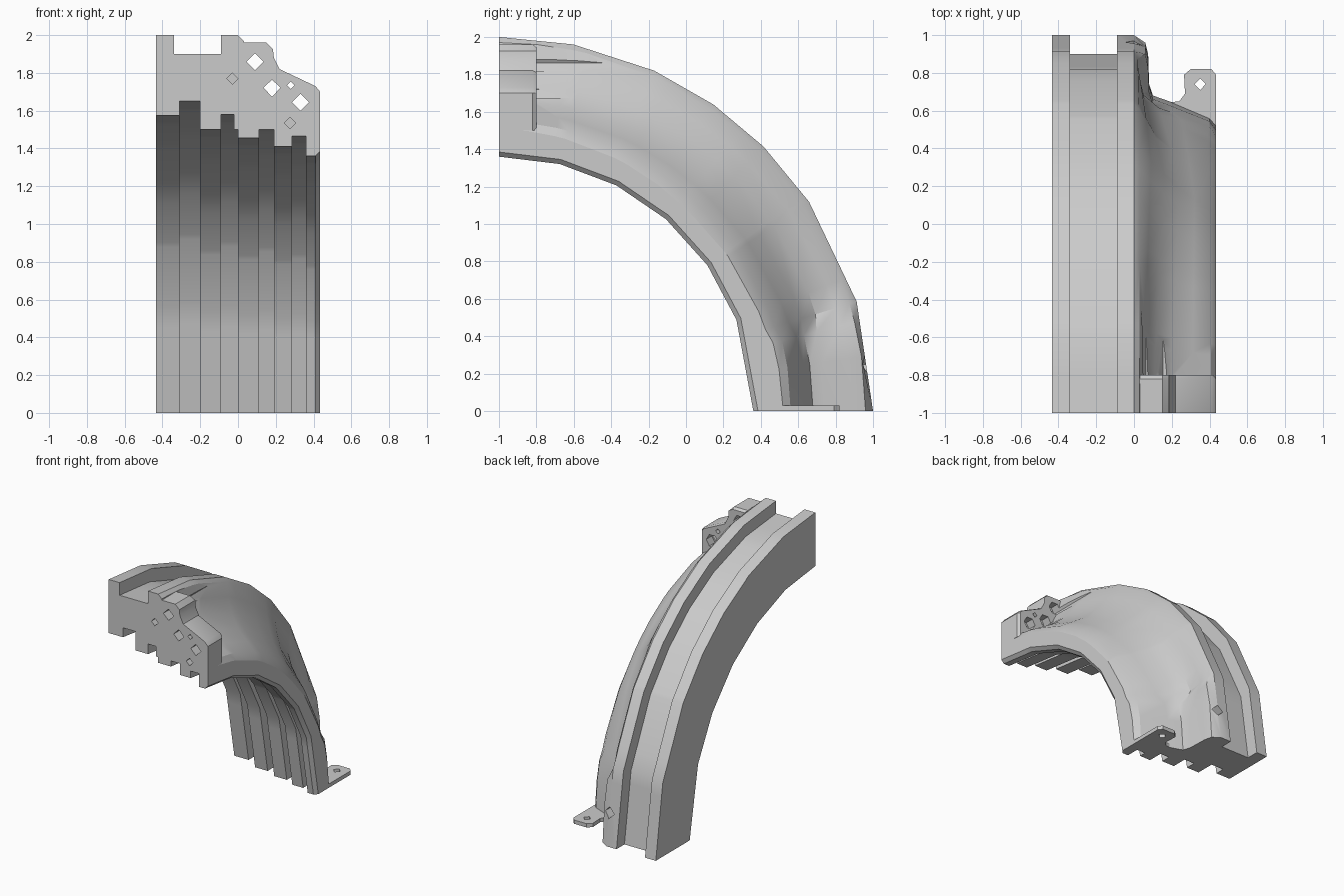
import bpy, bmesh, math
from mathutils import Vector

if "Cube" in bpy.data.objects:
    bpy.data.objects.remove(bpy.data.objects["Cube"])

# Facet break angles (degrees along the quarter arc)
INNER = [0, 13.8, 27.5, 41, 55, 69, 90]
OUTER = [0, 11.5, 24.5, 35, 45, 56, 73, 90]
STATIONS = sorted(set(INNER + OUTER + [6, 76, 81.5]))

# (x, radius) points: channelled outside, castellated inside
TOP = [(-.435, 2), (-.34, 2), (-.34, 1.9), (-.09, 1.9), (-.09, 2), (0, 2)]
STEPS = [(.41, .36, 1.36), (.36, .285, 1.465), (.285, .19, 1.41), (.19, .11, 1.53),
         (.11, 0, 1.455), (0, -.09, 1.58), (-.09, -.20, 1.50), (-.20, -.31, 1.65),
         (-.31, -.435, 1.575)]
BOTTOM = [(.435, 1.385)] + [(x, r) for a, b, r in STEPS for x in (a, b)]

# Flank shape at key angles
FLANK = [
    (0, [(.03, 1.97), (.05, 1.86), (.10, 1.75), (.19, 1.66), (.31, 1.60), (.41, 1.55), (.435, 1.51)]),
    (45, [(.03, 1.97), (.09, 1.88), (.16, 1.78), (.24, 1.68), (.32, 1.60), (.40, 1.53), (.435, 1.47)]),
    (73, [(.02, 1.96), (.025, 1.88), (.04, 1.77), (.13, 1.69), (.25, 1.62), (.39, 1.54), (.435, 1.49)]),
    (76, [(.06, 1.96), (.075, 1.88), (.08, 1.75), (.10, 1.68), (.20, 1.64), (.40, 1.56), (.435, 1.51)]),
    (90, [(.06, 1.96), (.075, 1.90), (.08, 1.74), (.10, 1.68), (.20, 1.645), (.40, 1.56), (.435, 1.52)]),
]


def chord(t, breaks):
    for a, b in zip(breaks, breaks[1:]):
        if a <= t <= b:
            return math.cos(math.radians(b - a) / 2) / math.cos(math.radians(t - (a + b) / 2))


def flank(t):
    for (a, pa), (b, pb) in zip(FLANK, FLANK[1:]):
        if a <= t <= b:
            k = (t - a) / (b - a)
            return [tuple(Vector(p).lerp(Vector(q), k)) for p, q in zip(pa, pb)]


def section(t):
    ci, co = chord(t, INNER), chord(t, OUTER)
    pts = [(x, r * co) for x, r in TOP] + flank(t) + [(x, r * ci) for x, r in BOTTOM]
    a = math.radians(t)
    return [(x, -1 + r * math.sin(a), max(0, r * math.cos(a))) for x, r in pts]


def loft(name, rings):
    bm = bmesh.new()
    rows = [[bm.verts.new(p) for p in ring] for ring in rings]
    n = len(rows[0])
    for a, b in zip(rows, rows[1:]):
        for i in range(n):
            j = (i + 1) % n
            bm.faces.new((a[i], a[j], b[j], b[i]))
    bm.faces.new(rows[0])
    bm.faces.new(rows[-1][::-1])
    bmesh.ops.recalc_face_normals(bm, faces=bm.faces)
    me = bpy.data.meshes.new(name)
    bm.to_mesh(me)
    bm.free()
    ob = bpy.data.objects.new(name, me)
    bpy.context.collection.objects.link(ob)
    return ob


def prism_y(name, x, z, r, sides, y0, y1):
    ang = [math.tau * i / sides for i in range(sides)]
    return loft(name, [[(x + r * math.cos(a), y, z + r * math.sin(a)) for a in ang] for y in (y0, y1)])


def combine(base, tool, op):
    tool.hide_render = True
    m = base.modifiers.new(op, 'BOOLEAN')
    m.operation, m.object, m.solver = op, tool, 'EXACT'
    bpy.context.view_layer.objects.active = base
    bpy.ops.object.modifier_apply(modifier=m.name)
    bpy.data.objects.remove(tool)


# Swept quarter arc
arc = loft("arc_segment", [section(t) for t in STATIONS])

# Bolting flange at the front end, back edge slightly rounded
outline = [(-.02, 1.5), (-.02, 1.96), (.15, 1.96), (.185, 1.925), (.19, 1.88), (.22, 1.82),
           (.41, 1.73), (.435, 1.70), (.435, 1.5)]
small = [(min(x, .42), min(z, 1.945) - (.01 if 1.7 < z < 1.9 else 0)) for x, z in outline]
flange = loft("flange", [[(x, -1, z) for x, z in outline], [(x, -.82, z) for x, z in outline],
                         [(x, -.80, z) for x, z in small]])
combine(arc, flange, 'UNION')

# Foot tab at the lower end
tab_outline = [(.2, .5), (.2, .645), (.24, .65), (.27, .69), (.265, .79), (.30, .82),
               (.41, .82), (.435, .79), (.435, .5)]
tab = loft("foot_tab", [[(x, y, z) for x, y in tab_outline] for z in (0, .03)])
combine(arc, tab, 'UNION')

# Bolt holes with nut channels behind them
for x, z, end in ((.09, 1.86, -.1), (.18, 1.72, -.4), (.33, 1.645, -.4)):
    combine(arc, prism_y("bolt_hole", x, z, .045, 4, -1.05, -.7), 'DIFFERENCE')
    combine(arc, prism_y("nut_channel", x, z, .052, 6, -.87, end), 'DIFFERENCE')

# Small pin holes: front face, outer rim
for x, z, r, y0, y1 in ((.28, 1.735, .02, -1.05, -.7), (-.03, 1.77, .03, -1.05, -.95),
                        (.275, 1.535, .03, -1.05, -.95), (0, .25, .045, .88, 1.1)):
    combine(arc, prism_y("pin_hole", x, z, r, 4, y0, y1), 'DIFFERENCE')

# Hole in the foot tab
hole = loft("tab_hole", [[(.35 + .03 * dx, .74 + .03 * dy, z) for dx, dy in
                          ((1, 0), (0, 1), (-1, 0), (0, -1))] for z in (-.05, .1)])
combine(arc, hole, 'DIFFERENCE')

bpy.ops.object.select_all(action='DESELECT')
arc.select_set(True)
bpy.context.view_layer.objects.active = arc
bpy.ops.object.shade_smooth_by_angle(angle=math.radians(28))
